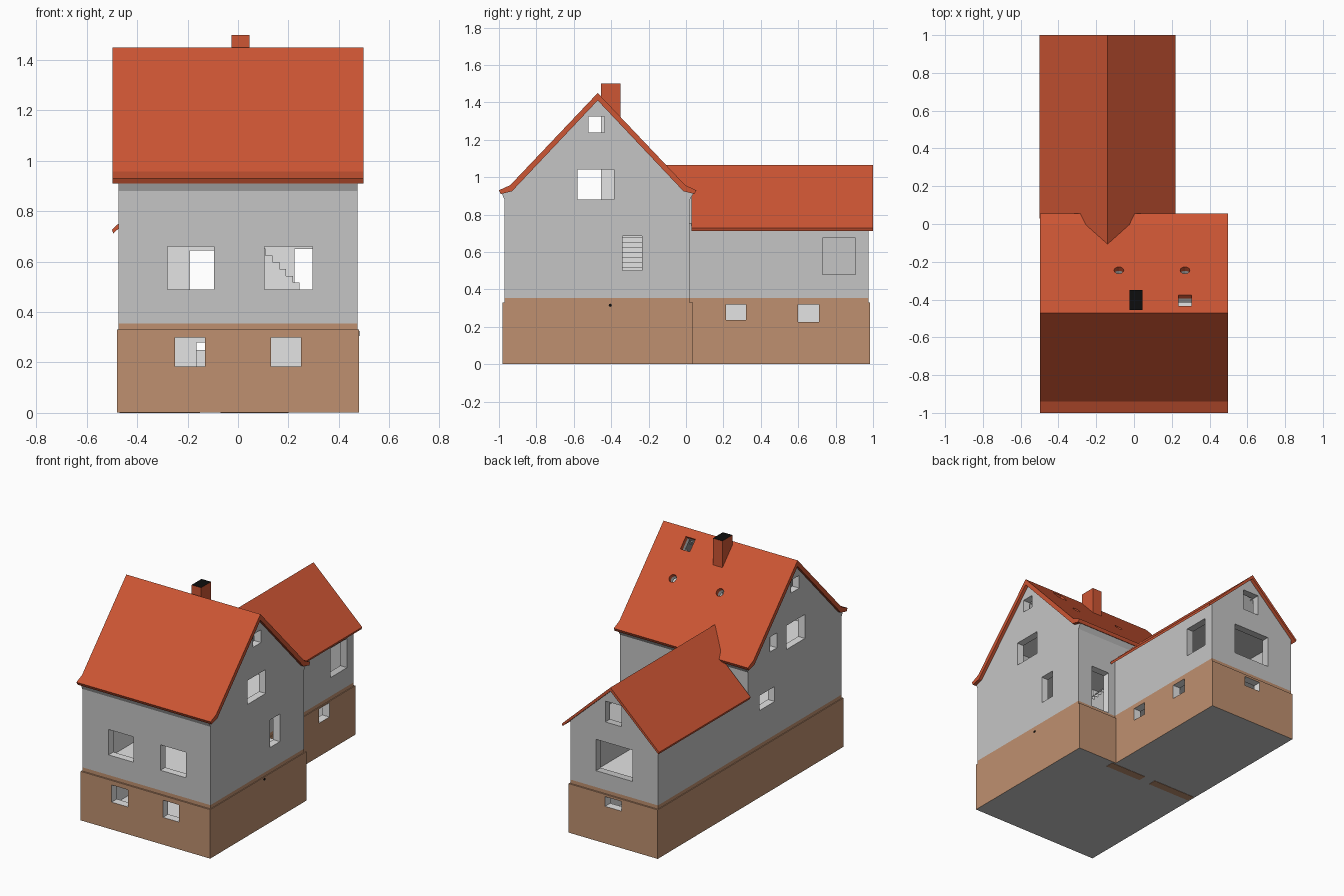
import bpy, bmesh, math
from mathutils import Matrix

if "Cube" in bpy.data.objects:
    bpy.data.objects.remove(bpy.data.objects["Cube"])


def material(name, rgb):
    m = bpy.data.materials.new(name)
    m.diffuse_color = (*rgb, 1)
    m.use_nodes = True
    m.node_tree.nodes["Principled BSDF"].inputs["Base Color"].default_value = m.diffuse_color
    return m


GREY = material("grey_render", (0.56, 0.56, 0.56))
LIGHT = material("light_interior", (0.77, 0.77, 0.77))
BROWN = material("brown_plinth", (0.52, 0.28, 0.16))
RED = material("red_roof_tile", (0.61, 0.092, 0.034))
BLACK = material("black_soot", (0.004, 0.004, 0.004))


def finish(name, bm, mats):
    bmesh.ops.recalc_face_normals(bm, faces=bm.faces)
    me = bpy.data.meshes.new(name)
    bm.to_mesh(me)
    bm.free()
    for m in mats:
        me.materials.append(m)
    ob = bpy.data.objects.new(name, me)
    bpy.context.collection.objects.link(ob)
    return ob


def prism(name, pts, axis, a, b, *mats):
    """Extrude a profile: (y, z) along x, or (x, z) along y."""
    bm = bmesh.new()
    place = (lambda p, t: (t, p[0], p[1])) if axis == "x" else (lambda p, t: (p[0], t, p[1]))
    rings = [[bm.verts.new(place(p, t)) for p in pts] for t in (a, b)]
    bm.faces.new(rings[0])
    bm.faces.new(rings[1])
    n = len(pts)
    for i in range(n):
        j = (i + 1) % n
        bm.faces.new((rings[0][i], rings[0][j], rings[1][j], rings[1][i]))
    return finish(name, bm, mats)


def box(name, x, y, z, *mats):
    rect = [(x[0], z[0]), (x[1], z[0]), (x[1], z[1]), (x[0], z[1])]
    return prism(name, rect, "y", y[0], y[1], *mats)


def cut(cutter, *targets):
    """Subtract the cutter from each target, then delete it."""
    for ob in targets:
        mod = ob.modifiers.new("cut", "BOOLEAN")
        mod.operation, mod.solver, mod.object = "DIFFERENCE", "EXACT", cutter
        deps = bpy.context.evaluated_depsgraph_get()
        me = bpy.data.meshes.new_from_object(ob.evaluated_get(deps))
        ob.modifiers.clear()
        ob.data = me
    bpy.data.objects.remove(cutter)


def openings(ob, *ranges):
    for x, y, z in ranges:
        cut(box("cutter", x, y, z), ob)


def paint(ob, mats, rule, split_z=None):
    bm = bmesh.new()
    bm.from_mesh(ob.data)
    if split_z:
        bmesh.ops.bisect_plane(bm, geom=bm.verts[:] + bm.edges[:] + bm.faces[:],
                               plane_co=(0, 0, split_z), plane_no=(0, 0, 1))
    bm.normal_update()
    ob.data.materials.clear()
    for m in mats:
        ob.data.materials.append(m)
    for f in bm.faces:
        f.material_index = mats.index(rule(f.calc_center_median(), f.normal))
    bm.to_mesh(ob.data)
    bm.free()


RIGHT, LEFT, BOTH = (0.40, 0.6), (-0.6, -0.40), (-0.6, 0.6)
FRONT, BACK, MIDDLE = (-1.1, -0.90), (0.90, 1.1), (-0.06, 0.06)

# Plinth of main house and rear wing, hollow cellars inside
main_base = box("main_plinth", (-.48, .48), (-.98, .037), (.002, .33), BROWN)
openings(main_base,
         ((-.425, .425), (-.925, -.03), (.02, .4)),
         ((-.25, -.13), FRONT, (.185, .30)), ((.13, .25), FRONT, (.185, .30)),
         ((-.165, -.07), MIDDLE, (.02, .28)))
wing_base = box("wing_plinth", (-.48, .18), (.037, .985), (.002, .33), BROWN)
openings(wing_base,
         ((-.425, .125), (0, .93), (.02, .4)),
         ((.1, .3), (.215, .32), (.235, .32)), ((.1, .3), (.60, .71), (.225, .32)),
         ((-.21, -.09), BACK, (.25, .315)))


def base_rule(x_in, y_in):
    def rule(c, n):
        if n.z < -0.9 and c.z < 0.01:
            return GREY
        inside = x_in[0] < c.x < x_in[1] and y_in[0] < c.y < y_in[1]
        return LIGHT if inside and c.z < 0.329 else BROWN
    return rule


paint(main_base, [BROWN, LIGHT, GREY], base_rule((-.475, .475), (-.975, .032)))
paint(wing_base, [BROWN, LIGHT, GREY], base_rule((-.475, .175), (0, .98)))

# Partition footings showing in the underside
for i, xs in enumerate(((-.47, -.15), (-.07, .2))):
    box(f"partition_footing_{i + 1}", xs, (-.03, .025), (0, .004), BROWN)

# Main house walls with flared cornice
walls = prism("main_walls", [(-.97, .33), (-.97, .88), (-.985, .912), (-.93, .926), (-.472, 1.411),
                             (-.014, .926), (.04, .912), (.02, .88), (.02, .33)],
              "x", -.475, .475, GREY)
cut(prism("cutter", [(-.92, .32), (-.92, .90), (-.472, 1.37), (-.03, .90), (-.03, .32)],
          "x", -.425, .425), walls)
openings(walls,
         ((-.28, -.095), FRONT, (.49, .66)), ((.105, .295), FRONT, (.49, .66)),
         (BOTH, (-.58, -.385), (.88, 1.04)), (BOTH, (-.52, -.435), (1.24, 1.325)),
         (RIGHT, (-.34, -.235), (.50, .685)),
         (LEFT, (-.285, -.21), (.93, 1.03)), (LEFT, (-.26, -.10), (.58, .68)),
         ((.225, .365), MIDDLE, (.36, .65)), ((-.19, -.08), MIDDLE, (.36, .645)))

# Main roof: steep slopes with flatter eaves
roof = prism("main_roof", [(-1.0, .93), (-.94, .957), (-.472, 1.45), (-.004, .957), (.055, .93),
                           (.045, .91), (-.014, .925), (-.472, 1.41), (-.93, .925), (-.99, .91)],
             "x", -.497, .497, RED)


# Skylight and round vents through the rear slope
def slope_cutter(x, y, sx, sy, sides):
    bm = bmesh.new()
    r = math.sqrt(0.5) if sides == 4 else 0.5
    bmesh.ops.create_cone(bm, cap_ends=True, segments=sides, radius1=r, radius2=r, depth=.15)
    if sides == 4:
        xs = [abs(v.co.x) for v in bm.verts]
        if min(xs) < 0.1:
            bm.transform(Matrix.Rotation(math.pi / 4, 4, "Z"))
    bm.transform(Matrix.Translation((x, y, 1.45 - (y + .472) * 1.053))
                 @ Matrix.Rotation(-math.atan(1.053), 4, "X")
                 @ Matrix.Diagonal((sx, sy, 1, 1)))
    return finish("cutter", bm, [])


for spec in ((.27, -.405, .07, .085, 4), (-.08, -.245, .052, .052, 12), (.27, -.245, .052, .052, 12)):
    cut(slope_cutter(*spec), roof, walls)
paint(roof, [RED], lambda c, n: RED)


def wall_rule(c, n):
    if abs(c.x) < .47 and -.965 < c.y < .015:
        return LIGHT
    return BROWN if c.z < .355 else GREY


paint(walls, [GREY, BROWN, LIGHT], wall_rule, .355)

# Rear wing walls
wing = prism("wing_walls", [(-.475, .33), (-.475, .734), (-.14, 1.041), (.175, .752), (.175, .33)],
             "y", .02, .975, GREY)
cut(prism("cutter", [(-.425, .32), (-.425, .745), (-.14, 1.005), (.125, .76), (.125, .32)],
          "y", 0, .925), wing)
openings(wing,
         ((.1, .3), (.73, .905), (.48, .675)),
         ((-.285, -.015), BACK, (.465, .675)), ((-.205, -.085), BACK, (.81, .95)))
paint(wing, [GREY, BROWN],
      lambda c, n: BROWN if c.z < .355 and (c.y > .97 or not -.47 < c.x < .17) else GREY, .355)

# Wing roof, trimmed where it runs into the main roof
wing_roof = prism("wing_roof", [(-.5, .727), (-.14, 1.065), (.22, .727),
                                (.215, .712), (-.14, 1.04), (-.495, .712)],
                  "y", -.13, 1.0, RED)
cut(prism("cutter", [(.03, .5), (.03, .922), (-.01, .94), (-.3, 1.247), (-.3, .5)], "x", -.6, .6),
    wing_roof)
paint(wing_roof, [RED], lambda c, n: RED)

# Storey floors
box("ground_floor", (-.45, .45), (-.94, -.01), (.325, .355), LIGHT)
box("upper_floor", (-.45, .45), (-.94, -.01), (.76, .79), LIGHT)
box("attic_floor", (-.45, .45), (-.74, -.21), (1.09, 1.12), LIGHT)
box("wing_floor", (-.45, .15), (.0, .95), (.325, .355), LIGHT)
box("wing_attic_floor", (-.44, .14), (.01, .95), (.72, .74), GREY)

# Staircase behind the side window
steps, rise = 15, .027
profile = [(.38, .35)]
for i in range(steps):
    x = .38 - i * rise
    profile += [(x, .355 + (i + 1) * rise), (x - rise, .355 + (i + 1) * rise)]
profile.append((.38 - steps * rise, .35))
prism("staircase", profile, "y", -.345, -.225, LIGHT)

# Chimney: pale flue indoors, tiled stack with sooty top above the roof
prism("chimney_flue", [(-.454, .35), (-.454, 1.42), (-.351, 1.30), (-.351, .35)],
      "x", -.024, .044, LIGHT)
stack = prism("chimney_stack", [(-.455, 1.415), (-.455, 1.5), (-.35, 1.5), (-.35, 1.295)],
              "x", -.025, .045, RED)
paint(stack, [RED, BLACK], lambda c, n: BLACK if n.z > .9 else RED)

# Small pipe outlet on the side plinth
ring = [(-.405 + .009 * math.cos(i * math.pi / 4), .315 + .009 * math.sin(i * math.pi / 4))
        for i in range(8)]
prism("pipe_outlet", ring, "x", .476, .4815, BLACK)
